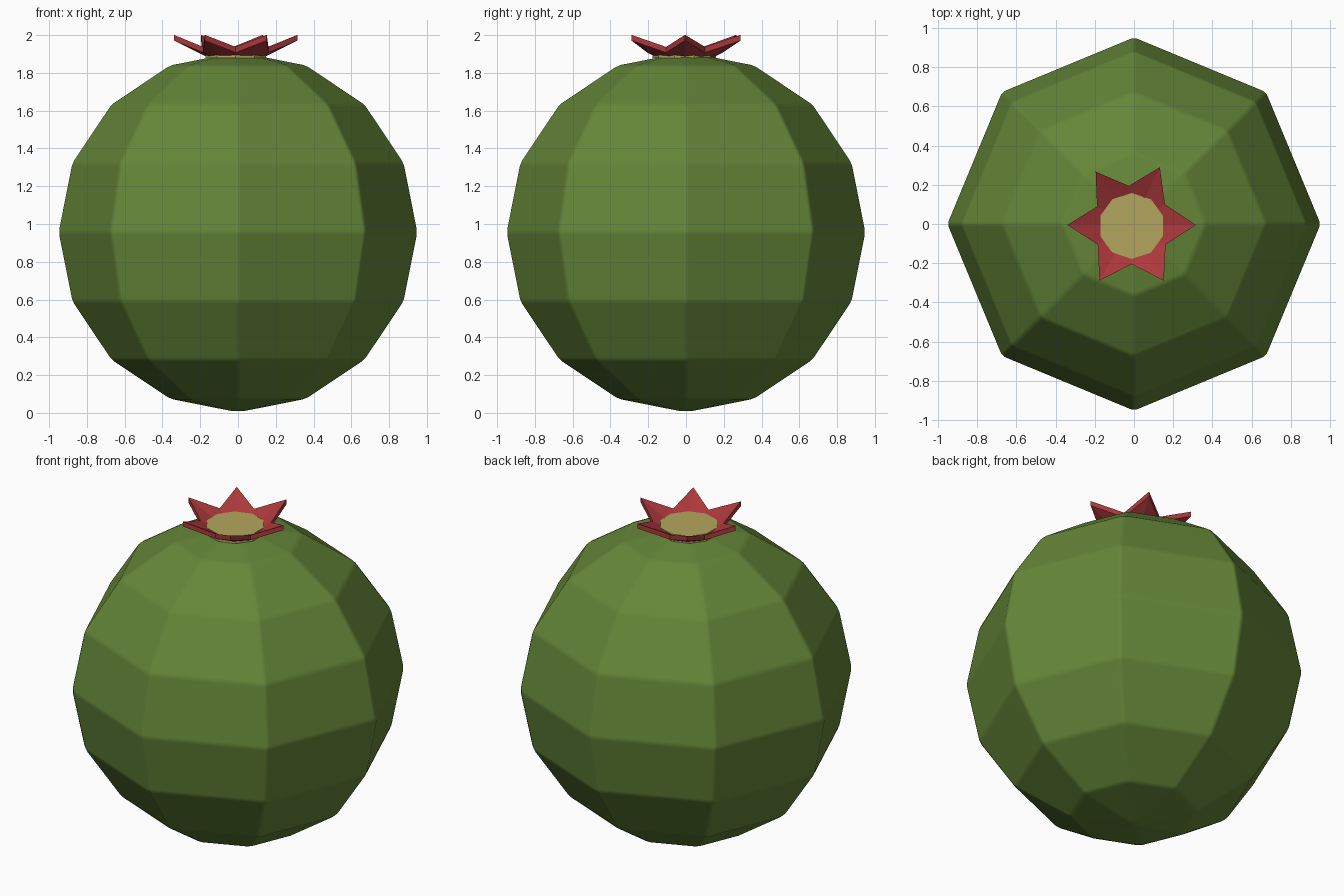
import bpy, bmesh
from math import cos, sin, radians

if "Cube" in bpy.data.objects:
    bpy.data.objects.remove(bpy.data.objects["Cube"])


def material(name, color):
    m = bpy.data.materials.new(name)
    m.diffuse_color = (*color, 1)
    m.use_nodes = True
    m.node_tree.nodes["Principled BSDF"].inputs["Base Color"].default_value = m.diffuse_color
    return m


# round eight-sided fruit body with slightly softened edges
bpy.ops.mesh.primitive_uv_sphere_add(segments=8, ring_count=8, radius=0.955, location=(0, 0, 0.957))
body = bpy.context.object
body.name = "fruit_body"
body.data.materials.append(material("green", (0.13, 0.24, 0.04)))
bpy.ops.object.shade_smooth()
bev = body.modifiers.new("soft_edges", 'BEVEL')
bev.width = 0.015
bev.segments = 1
bev.limit_method = 'NONE'
bev.harden_normals = True

# six-pointed flared blossom crown: thick star ring
CX, CY, SLOPE, THICK = -0.012, -0.005, 0.5, 0.03
tips = [0, 64, 124, 180, 240, 300]
star = []
for i, a in enumerate(tips):
    b = tips[(i + 1) % 6] + (360 if i == 5 else 0)
    star += [(a, 0.328), ((a + b) / 2, 0.2)]


def ring(bm, pts, drop):
    return [bm.verts.new((CX + r * cos(radians(a)), CY + r * sin(radians(a)),
                          1.92 + SLOPE * (r - 0.165) - drop)) for a, r in pts]


bm = bmesh.new()
inner = [(a, 0.155) for a, r in star]
loops = [ring(bm, inner, 0), ring(bm, star, 0), ring(bm, star, THICK), ring(bm, inner, THICK)]
for k in range(4):
    p, q = loops[k], loops[(k + 1) % 4]
    for i in range(12):
        j = (i + 1) % 12
        bm.faces.new((p[i], q[i], q[j], p[j]))
bmesh.ops.recalc_face_normals(bm, faces=bm.faces)
mesh = bpy.data.meshes.new("crown")
bm.to_mesh(mesh)
bm.free()
crown = bpy.data.objects.new("blossom_crown", mesh)
bpy.context.collection.objects.link(crown)
mesh.materials.append(material("red", (0.42, 0.04, 0.045)))

# pale disc in the middle of the crown
bpy.ops.mesh.primitive_cylinder_add(vertices=10, radius=0.168, depth=0.045, location=(CX, CY - 0.005, 1.902))
disc = bpy.context.object
disc.name = "crown_center"
disc.data.materials.append(material("straw", (0.45, 0.38, 0.11)))
